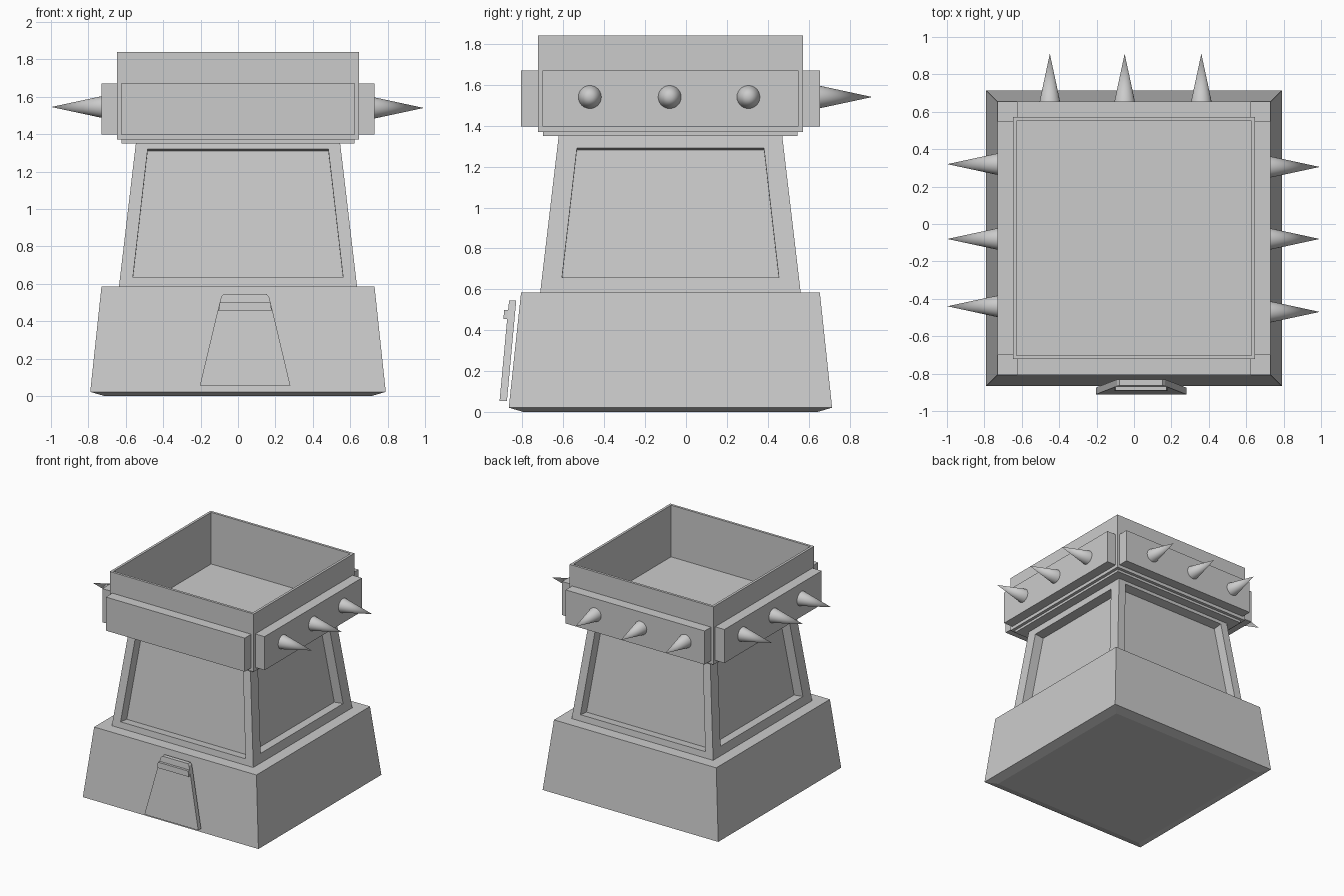
import bpy, bmesh, math
from mathutils import Matrix, Vector

if "Cube" in bpy.data.objects:
    bpy.data.objects.remove(bpy.data.objects["Cube"])

CY = -0.076   # centre of the square tower in y


def finish(bm, name):
    bmesh.ops.remove_doubles(bm, verts=bm.verts, dist=0.0001)
    bmesh.ops.recalc_face_normals(bm, faces=bm.faces)
    mesh = bpy.data.meshes.new(name)
    bm.to_mesh(mesh)
    bm.free()
    ob = bpy.data.objects.new(name, mesh)
    bpy.context.collection.objects.link(ob)
    return ob


def square_loft(name, levels):
    """Loft through square sections given as (half width, z), capped at both ends."""
    bm = bmesh.new()
    rings = [[bm.verts.new((sx * h, CY + sy * h, z))
              for sx, sy in ((-1, -1), (1, -1), (1, 1), (-1, 1))] for h, z in levels]
    for a, b in zip(rings, rings[1:]):
        for i in range(4):
            j = (i + 1) % 4
            bm.faces.new((a[i], a[j], b[j], b[i]))
    bm.faces.new(rings[0][::-1])
    bm.faces.new(rings[-1])
    return finish(bm, name)


def box(name, lo, hi):
    bm = bmesh.new()
    bmesh.ops.create_cube(bm, size=1)
    lo, hi = Vector(lo), Vector(hi)
    for v in bm.verts:
        v.co = (lo + hi) / 2 + Vector(a * b for a, b in zip(v.co, hi - lo))
    return finish(bm, name)


# Base plinth, collar, and hollow square crown
square_loft("base", [(0.715, 0), (0.79, 0.022), (0.73, 0.585)])
square_loft("collar", [(0.622, 1.35), (0.622, 1.38)])
square_loft("crown", [(0.647, 1.37), (0.647, 1.84), (0.627, 1.84), (0.627, 1.42)])

# Tapered shaft with a recessed panel on every side
Z0, Z1, H0, H1 = 0.58, 1.36, 0.637, 0.545
slope = (H0 - H1) / (Z1 - Z0)
inward = Vector((0, 1, -slope)).normalized() * 0.08
bm = bmesh.new()
for k in range(4):
    pw0, pw1, pz0, pz1 = (0.562, 0.483, 0.634, 1.32) if k % 2 == 0 else (0.53, 0.457, 0.657, 1.29)
    rot = Matrix.Translation((0, CY, 0)) @ Matrix.Rotation(k * math.pi / 2, 4, 'Z')

    def on_face(u, z):
        return Vector((u, -(H0 - slope * (z - Z0)), z))
    outer = [on_face(*p) for p in ((-H0, Z0), (H0, Z0), (H1, Z1), (-H1, Z1))]
    rim = [on_face(*p) for p in ((-pw0, pz0), (pw0, pz0), (pw1, pz1), (-pw1, pz1))]
    back = [p + inward for p in rim]
    loops = [[bm.verts.new(rot @ p) for p in ring] for ring in (outer, rim, back)]
    for a, b in zip(loops, loops[1:]):
        for i in range(4):
            j = (i + 1) % 4
            bm.faces.new((a[i], a[j], b[j], b[i]))
    bm.faces.new(loops[2])
bmesh.ops.remove_doubles(bm, verts=bm.verts, dist=0.0001)
bmesh.ops.holes_fill(bm, edges=bm.edges, sides=4)
finish(bm, "shaft")

# Four armour plates around the crown
for name, sx, sy in (("front", 0, -1), ("back", 0, 1), ("left", -1, 0), ("right", 1, 0)):
    cx, cy = sx * 0.685, CY + sy * 0.685
    hx, hy = (0.045, 0.625) if sx else (0.625, 0.045)
    box(name + "_plate", (cx - hx, cy - hy, 1.397), (cx + hx, cy + hy, 1.67))


# Three spikes on each of the right, left and back plates
def spike(name, start, direction):
    d = Vector(direction)
    length = 0.275
    bpy.ops.mesh.primitive_cone_add(vertices=24, radius1=0.059, radius2=0, depth=length,
                                    location=Vector(start) + d * length / 2,
                                    rotation=d.to_track_quat('Z', 'Y').to_euler())
    ob = bpy.context.object
    ob.name = name
    bpy.ops.object.shade_smooth_by_angle()


for i, (r, l, b) in enumerate(((-0.47, -0.44, -0.45), (-0.08, -0.08, -0.05), (0.305, 0.32, 0.36))):
    spike(f"right_spike_{i}", (0.718, r, 1.54), (1, 0, 0))
    spike(f"left_spike_{i}", (-0.723, l, 1.545), (-1, 0, 0))
    spike(f"back_spike_{i}", (b, 0.635, 1.54), (0, 1, 0))

# Leaning tapered plaque on the front of the base, with a small raised ledge
def slab(name, rows):
    """Rows of (half width, front y, back y, z), centred on x = 0.038."""
    bm = bmesh.new()
    rings = [[bm.verts.new((0.038 + s * w, y, z)) for s, y in ((-1, f), (1, f), (1, b), (-1, b))]
             for w, f, b, z in rows]
    for a, b in zip(rings, rings[1:]):
        for i in range(4):
            j = (i + 1) % 4
            bm.faces.new((a[i], a[j], b[j], b[i]))
    bm.faces.new(rings[0][::-1])
    bm.faces.new(rings[-1])
    return finish(bm, name)


slab("plaque", [(0.242, -0.911, -0.875, 0.055), (0.147, -0.874, -0.838, 0.455),
                (0.128, -0.866, -0.831, 0.53), (0.115, -0.864, -0.831, 0.545)])
slab("plaque_ledge", [(0.142, -0.892, -0.85, 0.455), (0.136, -0.889, -0.85, 0.5)])
